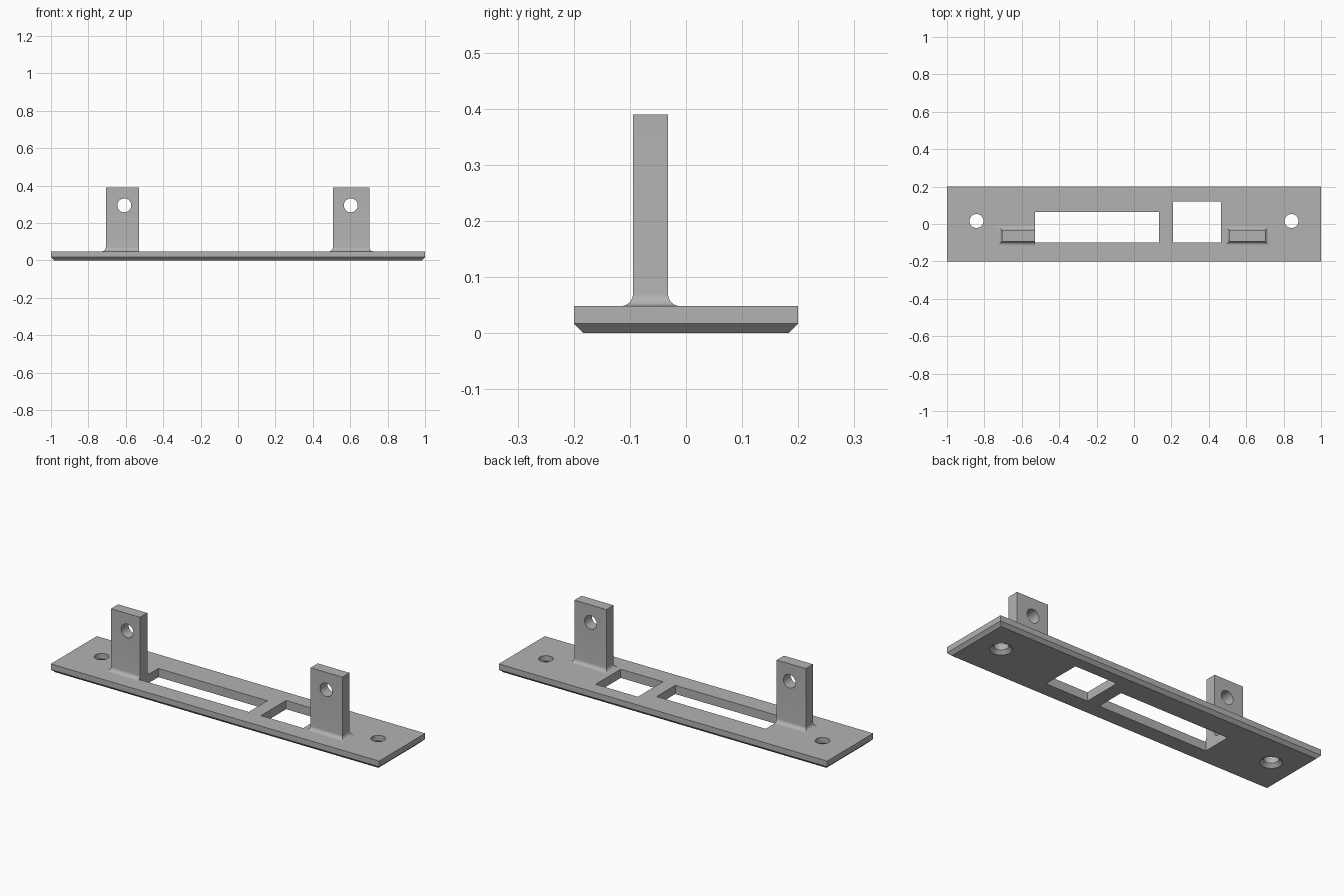
import bpy, bmesh, math

cube = bpy.data.objects.get("Cube")
if cube:
    bpy.data.objects.remove(cube, do_unlink=True)

GREY = bpy.data.materials.new("plain grey")
GREY.use_nodes = True
colour = (0.448, 0.448, 0.448, 1)
GREY.diffuse_color = colour
GREY.node_tree.nodes["Principled BSDF"].inputs["Base Color"].default_value = colour

THICK, CHAMFER, FILLET, HOLE = 0.048, 0.017, 0.022, 0.037


def loft(name, rings):
    """Closed solid skinned through rings with equal point counts."""
    bm = bmesh.new()
    loops = [[bm.verts.new(p) for p in ring] for ring in rings]
    for a, b in zip(loops, loops[1:]):
        for i in range(len(a)):
            j = (i + 1) % len(a)
            bm.faces.new((a[i], a[j], b[j], b[i]))
    bm.faces.new(loops[0][::-1])
    bm.faces.new(loops[-1])
    bmesh.ops.recalc_face_normals(bm, faces=bm.faces)
    mesh = bpy.data.meshes.new(name)
    bm.to_mesh(mesh)
    bm.free()
    mesh.materials.append(GREY)
    obj = bpy.data.objects.new(name, mesh)
    bpy.context.collection.objects.link(obj)
    return obj


def rect(x0, x1, y0, y1, z):
    return [(x0, y0, z), (x1, y0, z), (x1, y1, z), (x0, y1, z)]


def circle(x, y, z, r, upright=False, n=40):
    ring = []
    for i in range(n):
        a = math.tau * i / n
        u, v = r * math.cos(a), r * math.sin(a)
        ring.append((x + u, y, z + v) if upright else (x + u, y + v, z))
    return ring


def activate(obj):
    bpy.ops.object.select_all(action='DESELECT')
    obj.select_set(True)
    bpy.context.view_layer.objects.active = obj


def cut(obj, cutter):
    cutter.hide_render = True
    mod = obj.modifiers.new("cut", 'BOOLEAN')
    mod.operation, mod.solver, mod.object = 'DIFFERENCE', 'EXACT', cutter
    activate(obj)
    bpy.ops.object.modifier_apply(modifier=mod.name)
    bpy.data.objects.remove(cutter, do_unlink=True)


def finish(obj):
    activate(obj)
    bpy.ops.object.shade_smooth_by_angle(angle=math.radians(30))


# Base plate with chamfered underside
plate = loft("base_plate", [
    rect(-1 + g, 1 - g, -0.2 + g, 0.2 - g, z)
    for g, z in ((CHAMFER, 0), (0, CHAMFER), (0, THICK))])

# Rectangular windows through the plate
for x0, x1, y1 in ((-0.53, 0.134, 0.064), (0.209, 0.466, 0.12)):
    cut(plate, loft("window_cutter", [rect(x0, x1, -0.098, y1, z) for z in (-0.1, 0.1)]))

# Screw holes, countersunk from below
for x in (-0.842, 0.842):
    cut(plate, loft("screw_cutter", [
        circle(x, 0.016, z, r)
        for z, r in ((-0.01, HOLE + 0.028), (0.018, HOLE), (0.1, HOLE))]))
finish(plate)


# Upright tabs with filleted feet and a cross hole
def tab(name, x0, x1, hole_x, inner_fillet):
    rings = []
    for i in range(9):
        a = math.radians(90) * i / 8
        g = FILLET * (1 - math.sin(a))
        z = THICK + FILLET * (1 - math.cos(a))
        rings.append(rect(x0 - g, x1 + g * inner_fillet, -0.0945 - g, -0.032 + g, z))
    rings.append(rect(x0, x1, -0.0945, -0.032, 0.39))
    obj = loft(name, rings)
    cut(obj, loft("pin_cutter", [circle(hole_x, y, 0.294, HOLE, True) for y in (-0.3, 0.2)]))
    finish(obj)


tab("right_tab", -0.707, -0.53, -0.608, 0)   # trimmed flush with the window
tab("left_tab", 0.508, 0.702, 0.603, 1)
